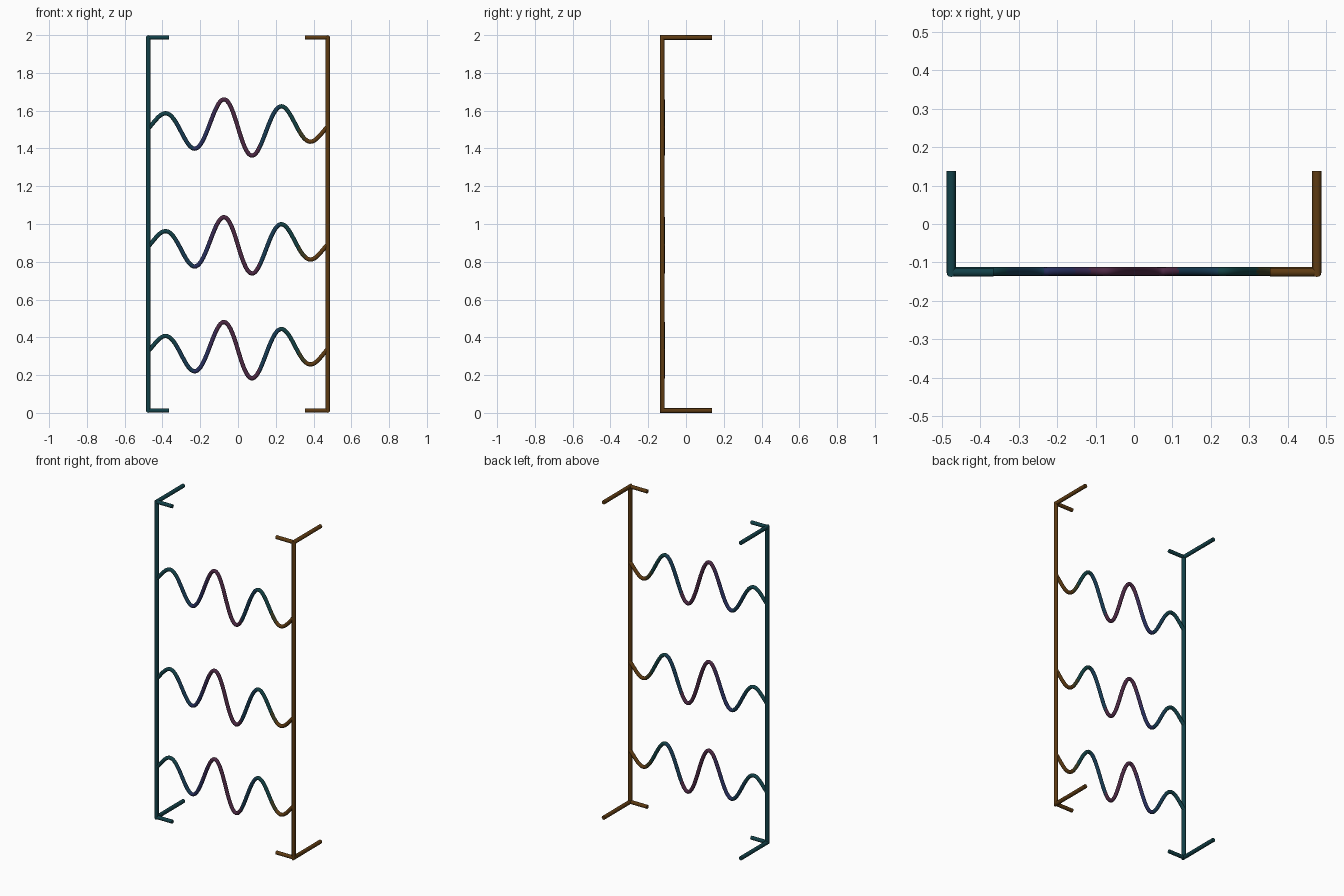
import bpy, bmesh, math
from mathutils import Vector

if "Cube" in bpy.data.objects:
    bpy.data.objects.remove(bpy.data.objects["Cube"])

R = 0.0122            # rod radius
X, Y = 0.475, -0.1255  # post position
LOW, HIGH = 0.0125, 1.9875
SIDES = 12


def material(name, rgb):
    m = bpy.data.materials.new(name)
    m.diffuse_color = (*rgb, 1)
    m.use_nodes = True
    m.node_tree.nodes["Principled BSDF"].inputs["Base Color"].default_value = m.diffuse_color
    return m


teal = material("dark teal", (0.006, 0.052, 0.064))
steel = material("steel blue", (0.008, 0.042, 0.085))
navy = material("navy", (0.020, 0.028, 0.110))
indigo = material("indigo", (0.038, 0.022, 0.085))
plum = material("plum", (0.072, 0.021, 0.056))
green = material("green teal", (0.006, 0.052, 0.056))
olive = material("olive", (0.045, 0.045, 0.016))
brown = material("brown", (0.110, 0.043, 0.006))


def tube(name, path, radius, mats, pick=lambda c: 0):
    """Sweep a round section along a planar path with mitred corners."""
    pts = [Vector(p) for p in path]
    dirs = [(b - a).normalized() for a, b in zip(pts, pts[1:])]
    # normal of the plane the path lies in
    flat = Vector((1, 0, 0)) if all(abs(d.x) < 1e-6 for d in dirs) else Vector((0, 1, 0))
    bm = bmesh.new()
    rings = []
    for i, p in enumerate(pts):
        d0, d1 = dirs[max(i - 1, 0)], dirs[min(i, len(dirs) - 1)]
        t = (d0 + d1).normalized()
        side = flat.cross(t).normalized()
        stretch = 1 / max(0.5, t.dot(d0))
        rings.append([bm.verts.new(p + flat * radius * math.cos(a) + side * radius * stretch * math.sin(a))
                      for a in (2 * math.pi * k / SIDES for k in range(SIDES))])
    for a, b in zip(rings, rings[1:]):
        for k in range(SIDES):
            n = (k + 1) % SIDES
            bm.faces.new((a[k], a[n], b[n], b[k]))
    bm.faces.new(rings[0])
    bm.faces.new(rings[-1])
    bmesh.ops.recalc_face_normals(bm, faces=bm.faces)
    for f in bm.faces:
        f.material_index = pick(f.calc_center_median())
    me = bpy.data.meshes.new(name)
    bm.to_mesh(me)
    bm.free()
    for m in mats:
        me.materials.append(m)
    ob = bpy.data.objects.new(name, me)
    bpy.context.collection.objects.link(ob)
    bpy.ops.object.select_all(action='DESELECT')
    bpy.context.view_layer.objects.active = ob
    ob.select_set(True)
    bpy.ops.object.shade_smooth_by_angle(angle=math.radians(40))
    return ob


# side posts with backward arms, and short inward stubs at top and bottom
for side, sx, mat, inner in (("left", -1, teal, 0.365), ("right", 1, brown, 0.354)):
    x = sx * X
    tube(side + "_post", [(x, 0.138, LOW), (x, Y, LOW), (x, Y, HIGH), (x, 0.138, HIGH)], R, [mat])
    for level, z in (("bottom", LOW), ("top", HIGH)):
        tube(f"{side}_{level}_stub", [(x, Y, z), (sx * inner, Y, z)], 0.0115, [mat])

# wavy rungs, coloured in bands across x
BANDS = [(-0.33, teal), (-0.235, steel), (-0.155, navy), (-0.115, indigo),
         (0.115, plum), (0.22, steel), (0.32, green), (0.355, olive), (1, brown)]
RUNG_MATS = [m for _, m in BANDS]


def band(c):
    return next(i for i, (limit, _) in enumerate(BANDS) if c.x < limit)


def wave(x):
    return -(0.167 - 0.237 * abs(x)) * math.sin(2 * math.pi * x / 0.313)


STEPS = 120
for name, base in (("lower_rung", 0.332), ("middle_rung", 0.887), ("upper_rung", 1.511)):
    xs = [-X + 2 * X * i / STEPS for i in range(STEPS + 1)]
    tube(name, [(x, Y + 0.002, base + wave(x)) for x in xs], 0.0112, RUNG_MATS, band)
